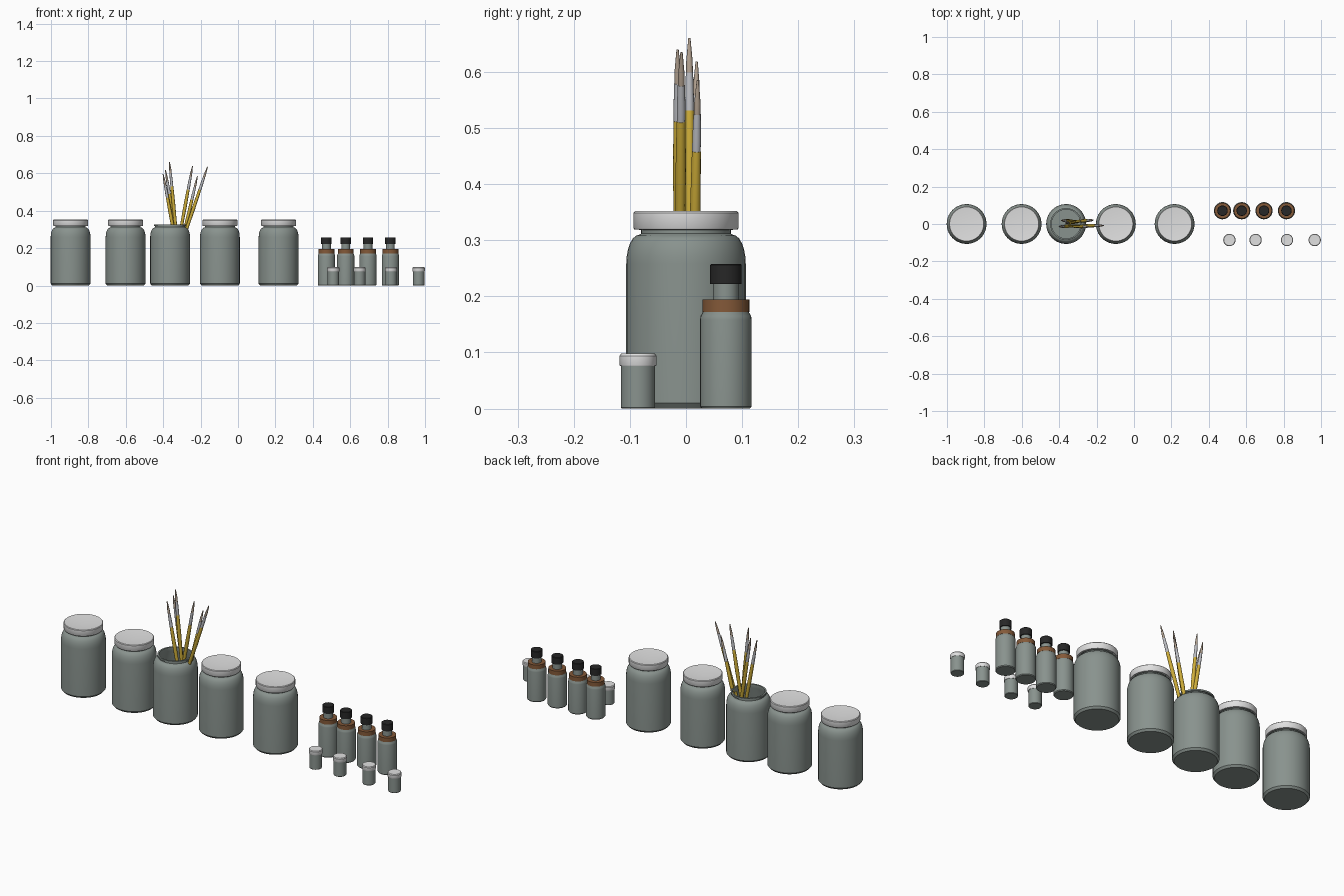
import bpy, bmesh, math
from mathutils import Vector

cube = bpy.data.objects.get("Cube")
if cube:
    bpy.data.objects.remove(cube, do_unlink=True)


def material(name, r, g, b):
    m = bpy.data.materials.new(name)
    m.use_nodes = True
    m.diffuse_color = (r, g, b, 1)
    m.node_tree.nodes["Principled BSDF"].inputs["Base Color"].default_value = (r, g, b, 1)
    return m


GLASS = material("grey green glass", 0.25, 0.29, 0.27)
LID = material("pale grey lid", 0.75, 0.75, 0.75)
BLACK = material("black cap", 0.02, 0.02, 0.02)
BROWN = material("brown band", 0.23, 0.1, 0.04)
YELLOW = material("yellow handle", 0.62, 0.42, 0.04)
METAL = material("ferrule metal", 0.5, 0.51, 0.54)
BRISTLE = material("tan bristle", 0.45, 0.36, 0.28)


def lathe(name, profile, mat, base=(0, 0, 0), axis=(0, 0, 1), sides=32):
    """Revolve (radius, height) points around an axis; radius 0 makes a pole."""
    bm = bmesh.new()
    rings = []
    for r, z in profile:
        if r == 0:
            rings.append([bm.verts.new((0, 0, z))] * sides)
        else:
            rings.append([bm.verts.new((r * math.cos(a), r * math.sin(a), z))
                          for a in (math.tau * i / sides for i in range(sides))])
    for low, high in zip(rings, rings[1:]):
        for i in range(sides):
            j = (i + 1) % sides
            corners = dict.fromkeys((low[i], low[j], high[j], high[i]))
            bm.faces.new(list(corners))
    bmesh.ops.recalc_face_normals(bm, faces=bm.faces)
    mesh = bpy.data.meshes.new(name)
    bm.to_mesh(mesh)
    bm.free()
    mesh.materials.append(mat)
    obj = bpy.data.objects.new(name, mesh)
    bpy.context.collection.objects.link(obj)
    obj.location = base
    obj.rotation_euler = Vector(axis).to_track_quat('Z', 'Y').to_euler()
    bpy.ops.object.select_all(action='DESELECT')
    obj.select_set(True)
    bpy.context.view_layer.objects.active = obj
    bpy.ops.object.shade_smooth_by_angle(angle=math.radians(35))
    return obj


# Large jars: hollow glass with a rounded shoulder and a lip
shoulder = [(0.083 + 0.0235 * math.cos(t), 0.258 + 0.052 * math.sin(t))
            for t in (math.pi / 2 * i / 6 for i in range(7))]
jar = ([(0, 0), (0.098, 0), (0.1065, 0.01)] + shoulder +
       [(0.08, 0.312), (0.08, 0.318), (0.085, 0.319), (0.085, 0.327), (0.077, 0.327),
        (0.077, 0.308), (0.101, 0.256), (0.101, 0.012), (0, 0.012)])
jar_lid = [(0, 0.328), (0.086, 0.328), (0.086, 0.319), (0.092, 0.319), (0.094, 0.322),
           (0.094, 0.349), (0.091, 0.352), (0.087, 0.352), (0, 0.338)]
OPEN_JAR = -0.363
for x in (-0.895, -0.601, OPEN_JAR, -0.097, 0.217):
    lathe("large_jar", jar, GLASS, (x, 0, 0), sides=40)
    if x != OPEN_JAR:
        lathe("large_jar_lid", jar_lid, LID, (x, 0, 0), sides=40)

# Tall bottles: glass body and neck, brown collar, black cap
bottle = [(0, 0), (0.043, 0), (0.046, 0.004), (0.046, 0.158), (0.045, 0.165),
          (0.041, 0.172), (0.041, 0.19), (0.023, 0.193), (0.023, 0.224), (0, 0.224)]
collar = [(0.023, 0.172), (0.042, 0.172), (0.042, 0.194), (0.023, 0.194)]
cap = [(0, 0.222), (0.028, 0.222), (0.028, 0.256), (0.026, 0.258), (0, 0.258)]
for x in (0.473, 0.576, 0.695, 0.815):
    spot = (x, 0.071, 0)
    lathe("bottle", bottle, GLASS, spot)
    lathe("bottle_collar", collar, BROWN, spot)
    lathe("bottle_cap", cap, BLACK, spot)

# Small pots with pale lids
pot = [(0, 0), (0.029, 0), (0.0305, 0.002), (0.0305, 0.078), (0, 0.078)]
pot_lid = [(0, 0.076), (0.032, 0.076), (0.033, 0.078), (0.033, 0.094),
           (0.03, 0.098), (0.028, 0.098), (0, 0.096)]
for x in (0.51, 0.65, 0.818, 0.966):
    lathe("small_pot", pot, GLASS, (x, -0.0855, 0))
    lathe("small_pot_lid", pot_lid, LID, (x, -0.0855, 0))


# Paint brushes leaning in the open jar
def brush(foot, tip):
    foot, tip = Vector(foot), Vector(tip)
    axis = tip - foot
    n = axis.length
    hair, metal = n - 0.062, n - 0.13
    lathe("brush_handle", [(0, 0), (0.005, 0), (0.009, metal - 0.12), (0.0095, metal - 0.115),
                           (0.008, metal), (0, metal)], YELLOW, foot, axis, 12)
    lathe("brush_ferrule", [(0, metal), (0.0075, metal), (0.0078, metal + 0.02),
                            (0.0065, hair), (0, hair)], METAL, foot, axis, 12)
    lathe("brush_bristles", [(0, hair), (0.006, hair), (0.0058, hair + 0.02),
                             (0.002, n), (0, n)], BRISTLE, foot, axis, 12)


for foot_x, foot_y, tip_x, tip_y, tip_z in (
        (-0.358, -0.012, -0.243, -0.015, 0.64),
        (-0.371, -0.012, -0.163, -0.008, 0.635),
        (-0.35, 0.01, -0.217, 0.021, 0.585),
        (-0.305, 0.008, -0.366, 0.006, 0.66),
        (-0.287, 0.012, -0.388, 0.019, 0.618),
        (-0.293, -0.008, -0.401, -0.014, 0.597)):
    brush((foot_x, foot_y, 0.016), (tip_x, tip_y, tip_z))
